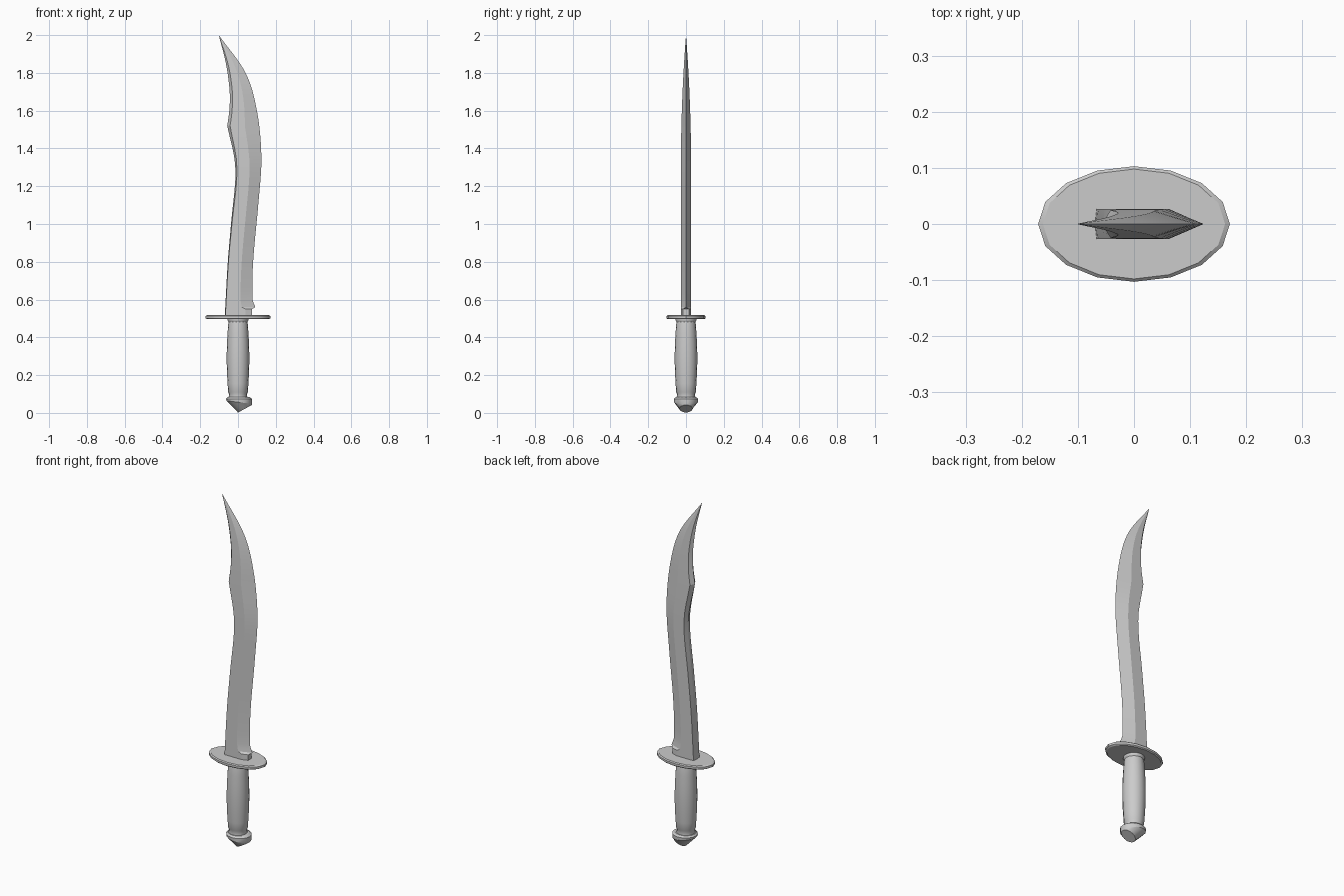
import bpy, bmesh
from math import sin, cos, pi, radians

cube = bpy.data.objects.get("Cube")
if cube:
    bpy.data.objects.remove(cube)

GREY = (0.6, 0.6, 0.6, 1)
steel = bpy.data.materials.new("grey steel")
steel.use_nodes = True
steel.diffuse_color = GREY
steel.node_tree.nodes["Principled BSDF"].inputs["Base Color"].default_value = GREY


def loft(name, rings, sharp_angle):
    """Skin a stack of equal-length point rings and cap both ends."""
    bm = bmesh.new()
    loops = [[bm.verts.new(point) for point in ring] for ring in rings]
    count = len(loops[0])
    for low, high in zip(loops, loops[1:]):
        for i in range(count):
            j = (i + 1) % count
            bm.faces.new((low[i], low[j], high[j], high[i]))
    bm.faces.new(loops[0][::-1])
    bm.faces.new(loops[-1])
    bmesh.ops.remove_doubles(bm, verts=bm.verts, dist=0.0002)
    bmesh.ops.recalc_face_normals(bm, faces=bm.faces)
    mesh = bpy.data.meshes.new(name)
    bm.to_mesh(mesh)
    bm.free()
    mesh.materials.append(steel)
    obj = bpy.data.objects.new(name, mesh)
    bpy.context.collection.objects.link(obj)
    bpy.ops.object.select_all(action="DESELECT")
    obj.select_set(True)
    bpy.context.view_layer.objects.active = obj
    bpy.ops.object.shade_smooth_by_angle(angle=radians(sharp_angle))


def ellipse(z, radius_x, radius_y, shift=0, tilt=0, sides=16):
    """Ring around the z axis; tilt raises its +x side."""
    angles = [2 * pi * i / sides for i in range(sides)]
    return [(shift + radius_x * cos(a), radius_y * sin(a), z + tilt * cos(a))
            for a in angles]


def smooth_curve(points, z):
    """Cubic interpolation of x through (z, x) control points."""
    def slope(i):
        (z_low, x_low) = points[max(i - 1, 0)]
        (z_high, x_high) = points[min(i + 1, len(points) - 1)]
        return (x_high - x_low) / (z_high - z_low)

    i = 0
    while i < len(points) - 2 and z > points[i + 1][0]:
        i += 1
    (start, x_start), (end, x_end) = points[i], points[i + 1]
    span = end - start
    t = (z - start) / span
    ease = t * t * (3 - 2 * t)
    return (x_start + (x_end - x_start) * ease
            + span * t * (1 - t) * (slope(i) * (1 - t) - slope(i + 1) * t))


def blade_section(z, spine, chamfer, ridge, edge, half, blunt=0):
    """Peaked spine, flat cheeks and a bevel down to the cutting edge."""
    side = [(spine + chamfer, half), (ridge, half), (edge, blunt)]
    return ([(spine, 0, z)]
            + [(x, -y, z) for x, y in side]
            + [(x, y, z) for x, y in reversed(side)])


# Blade outline: the spine is two curves that meet in a corner at the notch
BASE, HEEL, NOTCH, TIP = 0.51, 0.56, 1.52, 2
THICK = 0.027
lower_spine = [(BASE, -0.07), (0.8, -0.054), (1, -0.037), (1.3, -0.014), (NOTCH, -0.057)]
upper_spine = [(NOTCH, -0.057), (1.6, -0.046), (1.7, -0.044), (1.85, -0.064), (TIP, -0.102)]
cutting_edge = [(HEEL, 0.092), (0.6, 0.077), (0.8, 0.08), (1.1, 0.107), (1.35, 0.124),
                (1.6, 0.1), (1.8, 0.04), (TIP, -0.102)]


def blade_station(z):
    spine = smooth_curve(lower_spine if z <= NOTCH else upper_spine, z)
    edge = smooth_curve(cutting_edge, z)
    width = edge - spine
    rise = (z - BASE) / (TIP - BASE)
    taper = min(1, (TIP - z) / 0.7)
    half = THICK * (1 - (1 - taper) ** 2)
    return blade_section(z, spine, width * (0.02 + 0.15 * rise ** 2),
                         spine + 0.55 * width, edge, half)


# Blunt block at the guard, then the bevelled blade from heel to tip
sections = [blade_section(z, smooth_curve(lower_spine, z), 0.003, 0.04, 0.075, THICK, 0.016)
            for z in (BASE, HEEL - 0.01)]
sections += [blade_station(HEEL), blade_station(0.58)]
STEPS = 16
for first, last in ((0.6, NOTCH), (NOTCH, TIP)):
    sections += [blade_station(first + (last - first) * i / STEPS) for i in range(STEPS)]
sections.append(blade_station(TIP))
loft("blade", sections, 14)

# Oval guard with a softened rim
guard = [(0.496, 0.95), (0.501, 1), (0.513, 1), (0.518, 0.95)]
loft("guard", [ellipse(z, 0.171 * size, 0.103 * size) for z, size in guard], 30)

# Swelling grip with a groove near each end
grip = [ellipse(z, r, r) for z, r in ((0.08, 0.05), (0.1, 0.047))]
for i in range(9):
    radius = 0.052 + 0.008 * sin(pi * i / 8)
    grip.append(ellipse(0.11 + 0.045 * i, radius, radius))
grip += [ellipse(z, r, r) for z, r in ((0.48, 0.05), (0.49, 0.055), (0.5, 0.055))]
loft("grip", grip, 35)

# Pommel: a collar flowing into a slanted end disc
pommel = [
    ellipse(0.022, 0.037, 0.034, shift=0.037, tilt=0.02),
    ellipse(0.056, 0.068, 0.063, shift=0.007, tilt=-0.008),
    ellipse(0.074, 0.069, 0.064, shift=0.006),
    ellipse(0.083, 0.058, 0.054, shift=0.003),
]
loft("pommel", pommel, 30)
